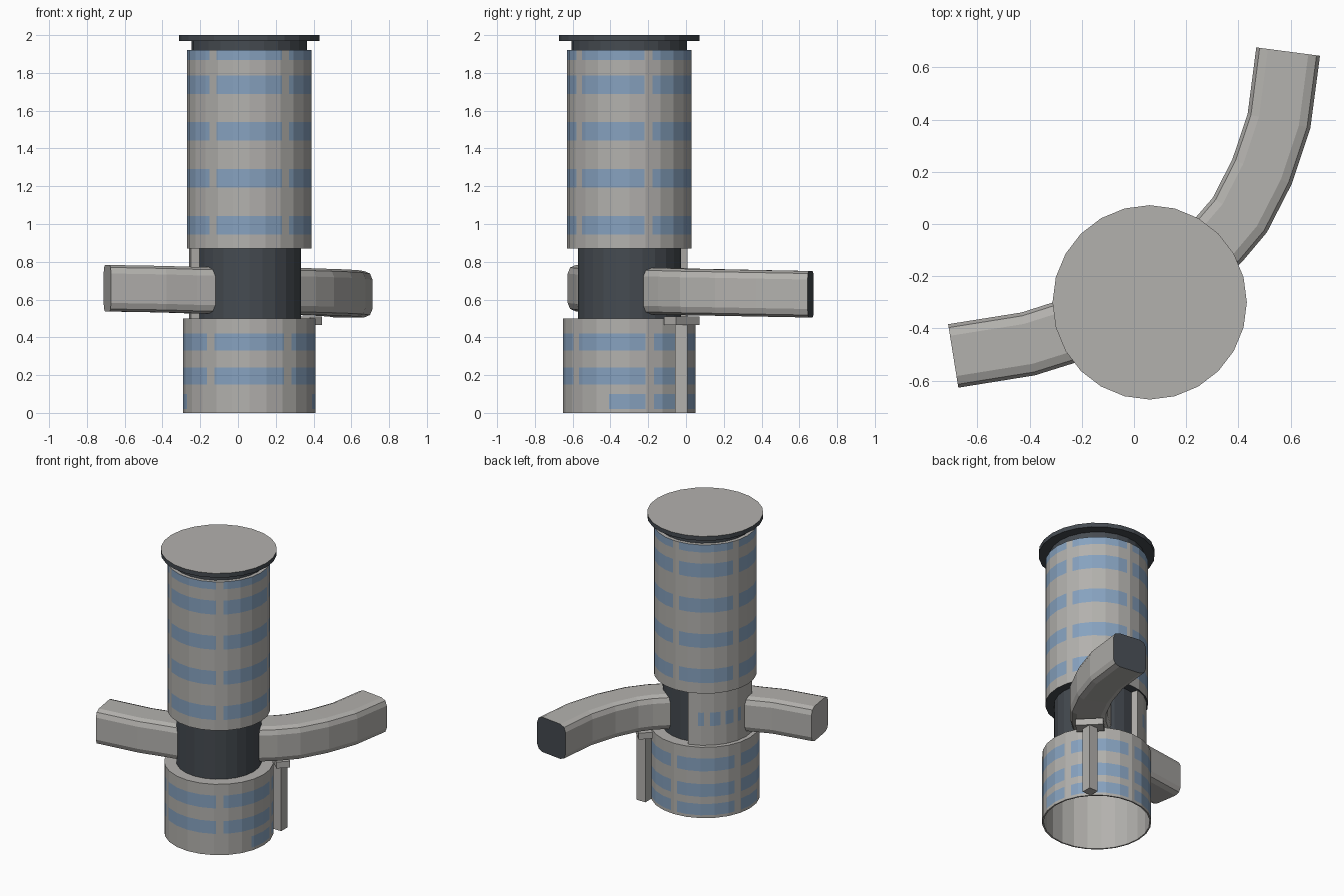
import bpy, bmesh
from math import sin, cos, radians, pi
from mathutils import Vector

if "Cube" in bpy.data.objects:
    bpy.data.objects.remove(bpy.data.objects["Cube"])

AXIS = Vector((0.06, -0.30, 0))   # tower axis
STEP = 15                         # degrees per flat side


def material(name, rgb):
    m = bpy.data.materials.new(name)
    m.use_nodes = True
    m.diffuse_color = (*rgb, 1)
    bsdf = m.node_tree.nodes["Principled BSDF"]
    bsdf.inputs["Base Color"].default_value = (*rgb, 1)
    bsdf.inputs["Roughness"].default_value = 0.8
    return m


MATS = [material("concrete grey", (0.45, 0.44, 0.42)),
        material("window blue", (0.24, 0.36, 0.52)),
        material("dark slate", (0.06, 0.07, 0.082))]
GREY, BLUE, DARK = range(3)


def finish(name, bm):
    bmesh.ops.remove_doubles(bm, verts=bm.verts, dist=1e-5)
    bmesh.ops.recalc_face_normals(bm, faces=bm.faces)
    mesh = bpy.data.meshes.new(name)
    bm.to_mesh(mesh)
    bm.free()
    for m in MATS:
        mesh.materials.append(m)
    ob = bpy.data.objects.new(name, mesh)
    bpy.context.collection.objects.link(ob)
    return ob


def lathe(name, profile, rule, cuts=(), start=0, end=360):
    """Faceted revolve; cuts are extra angles lying on the flat sides."""
    full = end - start == 360
    angles = sorted(set(range(start, end + 1, STEP)) | set(cuts))
    bm = bmesh.new()
    rings = []
    for a in angles:
        k = cos(radians(STEP / 2)) / cos(radians(a % STEP - STEP / 2))
        d = Vector((cos(radians(a)), sin(radians(a)), 0)) * k
        rings.append([bm.verts.new(AXIS + d * r + Vector((0, 0, z))) for r, z in profile])
    for i in range(len(angles) - 1):
        mid = (angles[i] + angles[i + 1]) / 2
        for j in range(len(profile) - 1):
            (r0, z0), (r1, z1) = profile[j], profile[j + 1]
            quad = [rings[i][j], rings[i + 1][j], rings[i + 1][j + 1], rings[i][j + 1]]
            if r0 == 0:
                quad.pop(1)
            elif r1 == 0:
                quad.pop(2)
            bm.faces.new(quad).material_index = rule(mid, (z0 + z1) / 2, (r0 + r1) / 2)
    if not full:
        for ring in (rings[0], rings[-1]):
            bm.faces.new(ring[:-1])
    return finish(name, bm)


# Five wide windows per floor, parted by narrow mullions
MULLION = 4
mullions = [18 + 72 * i for i in range(5)]
edges = [m + s for m in mullions for s in (-MULLION, MULLION)]


def glazed(angle):
    return all(abs(angle - m) > MULLION for m in mullions)


def levels(r, bottom, top, bands):
    zs = sorted({bottom, top} | {z for b in bands for z in b})
    return [(r, z) for z in zs]


def in_band(z, bands):
    return any(a < z < b for a, b in bands)


# Lower drum, open below, with a partial ground-floor window row
R_LOW = 0.35
ground = (0.02, 0.10)
low_bands = [ground, (0.15, 0.24), (0.33, 0.42)]


def low_rule(angle, z, r):
    if r != R_LOW or not in_band(z, low_bands) or not glazed(angle):
        return GREY
    if z < ground[1] and 198 < angle < 342:
        return GREY
    return BLUE


lathe("lower_drum", [(0.34, 0.48), (0.34, 0)] + levels(R_LOW, 0, 0.5, low_bands) + [(0.25, 0.5)],
      low_rule, edges + [198, 342])

# Upper drum
R_UP = 0.33
up_bands = [(0.945 + 0.248 * i, 1.043 + 0.248 * i) for i in range(4)] + [(1.867, 1.92)]


def up_rule(angle, z, r):
    if z < 0.88 and r < R_UP:
        return DARK
    return BLUE if r == R_UP and in_band(z, up_bands) and glazed(angle) else GREY


lathe("upper_drum", [(0.25, 0.87)] + levels(R_UP, 0.87, 1.92, up_bands) + [(0.29, 1.92)],
      up_rule, edges)

# Dark core between the drums, roof neck and roof disc
lathe("core", [(0.273, 0.49), (0.273, 0.88)], lambda a, z, r: DARK)
lathe("roof_neck", [(0.305, 1.915), (0.305, 1.975)], lambda a, z, r: DARK)
lathe("roof_disc", [(0, 1.97), (0.372, 1.97), (0.372, 2.0), (0, 2.0)],
      lambda a, z, r: GREY if z > 1.99 else DARK)

# Curved wall bay with small windows on the rear
R_BAY = 0.32
bay_windows = [(116.5, 123.5), (130.5, 143), (149, 160), (166, 171.5)]
lathe("rear_bay", [(0.26, 0.5), (R_BAY, 0.5), (R_BAY, 0.635), (R_BAY, 0.73),
                   (R_BAY, 0.87), (0.26, 0.87), (0.26, 0.5)],
      lambda a, z, r: BLUE if r == R_BAY and 0.64 < z < 0.72 and in_band(a, bay_windows) else GREY,
      [a for w in bay_windows for a in w], 105, 195)

# Curved walkway running through the core
path = [Vector(p) for p in [(-0.692, -0.505, 0.66), (-0.405, -0.459, 0.655),
                            (-0.25, -0.41, 0.65), (-0.05, -0.36, 0.645), (0.2, -0.17, 0.645),
                            (0.325, -0.06, 0.643), (0.405, 0.034, 0.64), (0.49, 0.20, 0.637),
                            (0.555, 0.394, 0.633), (0.59, 0.66, 0.628)]]
HALF, ROUND = 0.123, 0.045
section = []
for q in range(4):
    mid = pi / 4 + q * pi / 2
    cx = (HALF - ROUND) * (1 if cos(mid) > 0 else -1)
    cz = (HALF - ROUND) * (1 if sin(mid) > 0 else -1)
    for s in (-pi / 4, 0, pi / 4):
        section.append((cx + ROUND * cos(mid + s), cz + ROUND * sin(mid + s)))
bm = bmesh.new()
rings = []
for i, p in enumerate(path):
    t = path[min(i + 1, len(path) - 1)] - path[max(i - 1, 0)]
    side = Vector((t.y, -t.x, 0)).normalized()
    rings.append([bm.verts.new(p + side * u + Vector((0, 0, v))) for u, v in section])
n = len(section)
for a, b in zip(rings, rings[1:]):
    for j in range(n):
        bm.faces.new((a[j], a[(j + 1) % n], b[(j + 1) % n], b[j]))
bm.faces.new(rings[0])
bm.faces.new(rings[-1]).material_index = DARK
finish("walkway", bm)


# Support pillar with a bracket turned across the walkway
def box(name, centre, size, turn=0):
    bm = bmesh.new()
    bmesh.ops.create_cube(bm, size=1)
    bmesh.ops.scale(bm, vec=size, verts=bm.verts)
    ob = finish(name, bm)
    ob.location = centre
    ob.rotation_euler.z = radians(turn)


box("pillar", (0.345, -0.025, 0.235), (0.068, 0.068, 0.47))
box("pillar_bracket", (0.35, -0.022, 0.4875), (0.09, 0.178, 0.045), 45)
